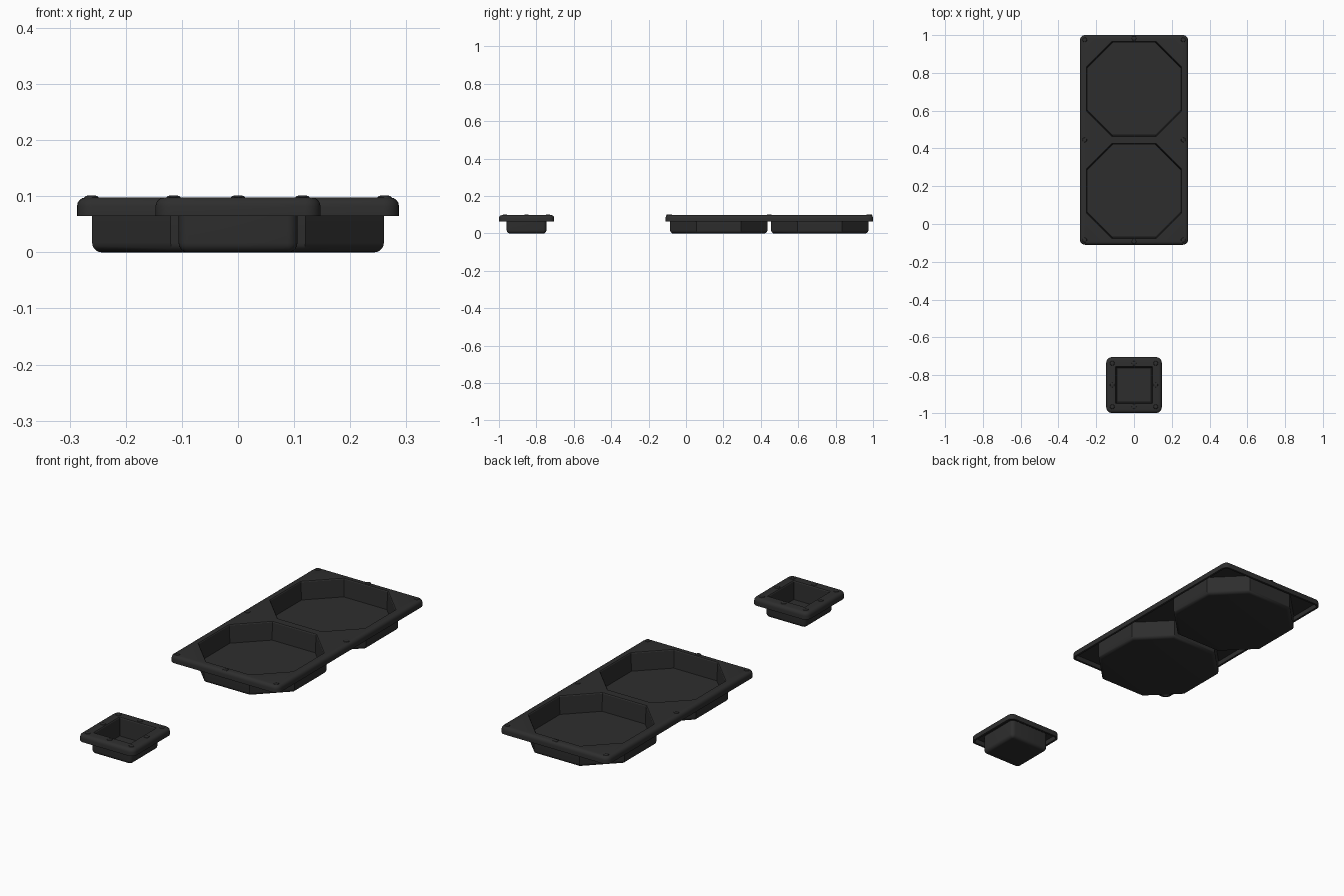
import bpy, bmesh, math

if "Cube" in bpy.data.objects:
    bpy.data.objects.remove(bpy.data.objects["Cube"])

mat = bpy.data.materials.new("charcoal plastic")
mat.diffuse_color = (0.027, 0.027, 0.027, 1)
mat.use_nodes = True
mat.node_tree.nodes["Principled BSDF"].inputs["Base Color"].default_value = mat.diffuse_color

TOP, UNDER, LIP = 0.098, 0.088, 0.065   # rim top, plate underside, skirt bottom
WALL = 0.010


def outline(cx, cy, w, h, c, rounded):
    """Rectangle of half size w,h with its corners rounded or chamfered by c."""
    pts = []
    steps = 5 if rounded else 1
    for k, (sx, sy) in enumerate([(1, 1), (-1, 1), (-1, -1), (1, -1)]):
        for i in range(steps + 1):
            a = math.radians(90 * k + 90 * i / steps)
            pts.append((cx + sx * (w - c) + c * math.cos(a),
                        cy + sy * (h - c) + c * math.sin(a)))
    return pts


def ring(bm, pts, z):
    return [bm.verts.new((x, y, z)) for x, y in pts]


def loft(bm, rings):
    for a, b in zip(rings, rings[1:]):
        n = len(a)
        for i in range(n):
            j = (i + 1) % n
            bm.faces.new((a[i], a[j], b[j], b[i]))


def plate(bm, rings):
    """Flat plate bounded by the first ring, with the others as holes."""
    edges = []
    for r in rings:
        for i in range(len(r)):
            v, w = r[i], r[(i + 1) % len(r)]
            edges.append(bm.edges.get((v, w)) or bm.edges.new((v, w)))
    bmesh.ops.triangle_fill(bm, use_beauty=True, edges=edges)


def finish(bm, name):
    bmesh.ops.recalc_face_normals(bm, faces=bm.faces[:])
    me = bpy.data.meshes.new(name)
    bm.to_mesh(me)
    bm.free()
    me.materials.append(mat)
    ob = bpy.data.objects.new(name, me)
    bpy.context.collection.objects.link(ob)
    bpy.ops.object.select_all(action='DESELECT')
    ob.select_set(True)
    bpy.context.view_layer.objects.active = ob
    bpy.ops.object.shade_smooth_by_angle(angle=math.radians(32))
    return ob


def tray(name, cy, w, h, cups, half, chamfer, bumps):
    bm = bmesh.new()

    # rim: inner skirt, lip bottom, outer skirt, rounded top edge
    def rim(d, z):
        return ring(bm, outline(0, cy, w + d, h + d, 0.028 + d, True), z)
    R = 0.016
    prof = [(-WALL, UNDER), (-WALL, LIP), (0, LIP), (0, TOP - R)]
    for i in range(1, 5):
        a = math.pi / 2 * i / 4
        prof.append((R * math.cos(a) - R, TOP - R + R * math.sin(a)))
    rims = [rim(d, z) for d, z in prof]
    loft(bm, rims)

    # cups: tapered recess inside, rounded hull outside
    tops, unders = [rims[-1]], [rims[0]]
    for y in cups:
        def cup(d, z, rounded=False):
            c = 0.018 + d if rounded else max(0.001, chamfer + 0.586 * d)
            s = half + d
            return ring(bm, outline(0, y, s, s, c, rounded) if rounded
                        else octagon(y, s, c), z)

        def octagon(y, s, c):
            f = s - c
            return [(s, y + f), (f, y + s), (-f, y + s), (-s, y + f),
                    (-s, y - f), (-f, y - s), (f, y - s), (s, y - f)]
        inner = [cup(-0.008, TOP), cup(-0.011, TOP - 0.004), cup(-0.015, 0.012)]
        loft(bm, inner)
        bm.faces.new(inner[-1])
        square = chamfer < 0.05
        R2 = 0.017
        prof = [(0, UNDER), (0, R2)]
        for i in range(1, 6):
            a = math.pi / 2 * i / 5
            prof.append((R2 * math.cos(a) - R2, R2 - R2 * math.sin(a)))
        outer = [cup(d, z, square) for d, z in prof]
        loft(bm, outer)
        bm.faces.new(outer[-1])
        tops.append(inner[0])
        unders.append(outer[0])
    plate(bm, tops)
    plate(bm, unders)
    finish(bm, name)

    # low round stacking bumps on the rim
    bm = bmesh.new()
    for x, y in bumps:
        rs = [ring(bm, [(x + r * math.cos(math.tau * k / 12),
                         y + r * math.sin(math.tau * k / 12)) for k in range(12)], z)
              for r, z in ((0.013, TOP - 0.001), (0.011, TOP + 0.002), (0.006, TOP + 0.0035))]
        loft(bm, rs)
        bm.faces.new(rs[0])
        bm.faces.new(rs[-1])
    finish(bm, name + "_bumps")


# large two-cup tray
yc, hy = 0.445, 0.555
tray("double_tray", yc, 0.287, hy, (yc - 0.27, yc + 0.27), 0.26, 0.14,
     [(sx * 0.261, yc + sy * 0.53) for sx in (-1, 1) for sy in (-1, 0, 1)]
     + [(0, yc - 0.538), (0, yc + 0.538)])

# small square tray
ys = -0.8525
tray("single_tray", ys, 0.147, 0.1475, (ys,), 0.106, 0.001,
     [(sx * 0.115, ys + sy * 0.115) for sx in (-1, 0, 1) for sy in (-1, 0, 1) if sx or sy])
